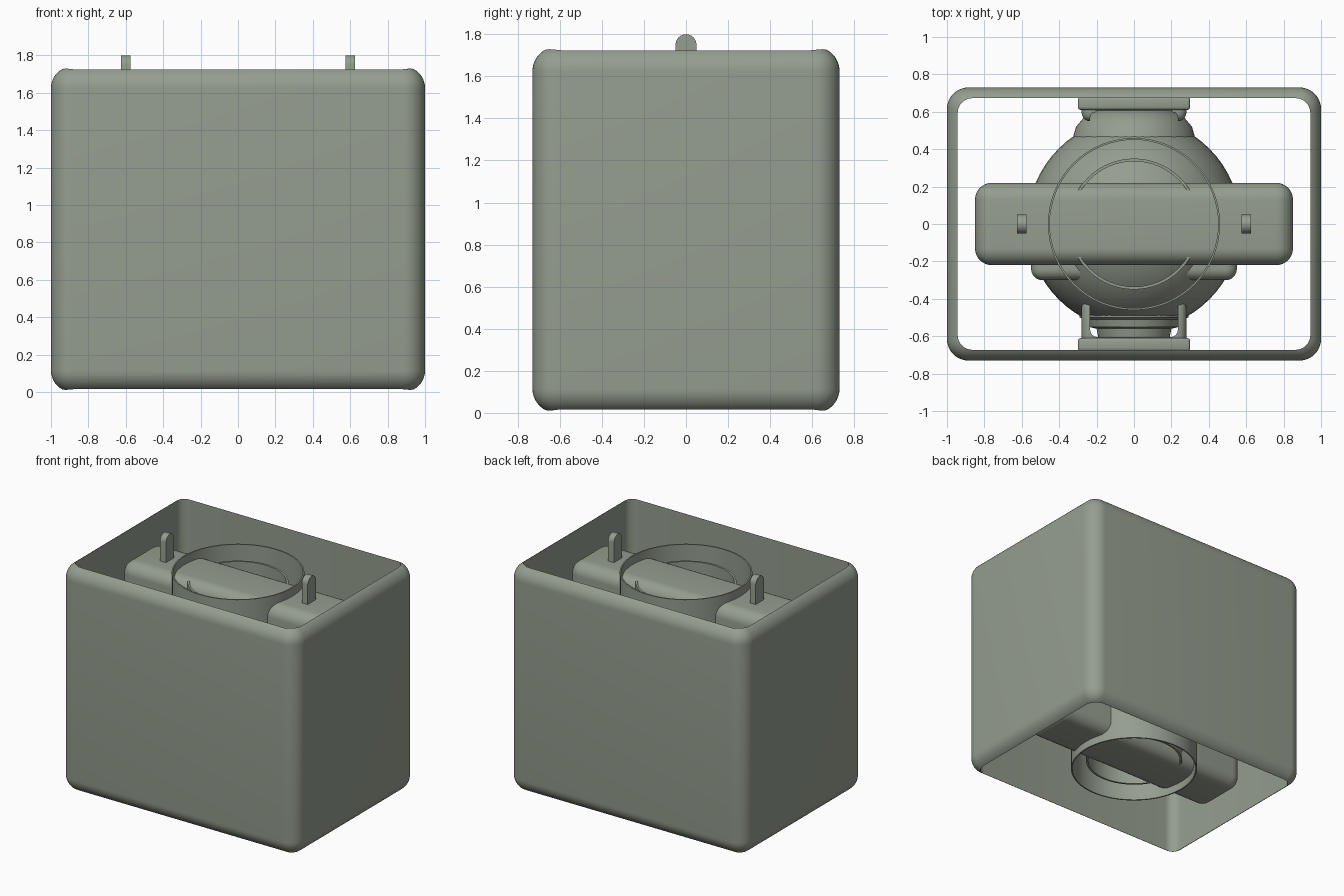
import bpy, bmesh, math
from mathutils import Matrix

if "Cube" in bpy.data.objects:
    bpy.data.objects.remove(bpy.data.objects["Cube"])

mat = bpy.data.materials.new("sage_grey")
mat.diffuse_color = (0.30, 0.338, 0.275, 1)
mat.use_nodes = True
mat.node_tree.nodes["Principled BSDF"].inputs["Base Color"].default_value = mat.diffuse_color
MID = 0.87  # mid height of the housing


def finish(bm, name):
    bmesh.ops.recalc_face_normals(bm, faces=bm.faces)
    me = bpy.data.meshes.new(name)
    bm.to_mesh(me)
    bm.free()
    me.materials.append(mat)
    ob = bpy.data.objects.new(name, me)
    bpy.context.collection.objects.link(ob)
    smooth(ob)
    return ob


def smooth(ob):
    ob.data.shade_smooth()
    ob.data.set_sharp_from_angle(angle=math.radians(35))


def box(name, lo, hi, r=0.0, seg=8, axis=None):
    """Box between two corners; rounds all edges, or only those along one axis."""
    bm = bmesh.new()
    bmesh.ops.create_cube(bm, size=1)
    for v in bm.verts:
        v.co = [(a + b) / 2 + c * (b - a) for a, b, c in zip(lo, hi, v.co)]
    if r:
        edges = [e for e in bm.edges if axis is None or
                 abs((e.verts[0].co - e.verts[1].co).normalized()[axis]) > 0.9]
        bmesh.ops.bevel(bm, geom=edges, offset=r, segments=seg, profile=0.5,
                        affect='EDGES', clamp_overlap=True)
    return finish(bm, name)


def lathe(name, profile, matrix=Matrix(), steps=64, closed=False):
    """Revolve (radius, height) points about z, then place with a matrix."""
    bm = bmesh.new()
    vs = [bm.verts.new((r, 0, z)) for r, z in profile]
    edges = [bm.edges.new(p) for p in zip(vs, vs[1:])]
    if closed:
        edges.append(bm.edges.new((vs[-1], vs[0])))
    bmesh.ops.spin(bm, geom=vs + edges, axis=(0, 0, 1), cent=(0, 0, 0),
                   angle=2 * math.pi, steps=steps)
    bmesh.ops.remove_doubles(bm, verts=bm.verts, dist=1e-4)
    bmesh.ops.transform(bm, matrix=matrix, verts=bm.verts)
    return finish(bm, name)


def tube(name, r, wall, z0, z1):
    return lathe(name, [(r, z0), (r, z1), (r - wall, z1), (r - wall, z0)], closed=True)


def cut(ob, cutter):
    mod = ob.modifiers.new("opening", 'BOOLEAN')
    mod.operation, mod.solver, mod.object = 'DIFFERENCE', 'EXACT', cutter
    bpy.context.view_layer.objects.active = ob
    bpy.ops.object.modifier_apply(modifier=mod.name)
    bpy.data.objects.remove(cutter)
    smooth(ob)


# outer housing, open at top and bottom
shell = box("outer_housing", (-1, -0.73, 0), (1, 0.73, 1.74), 0.115, 10)
cut(shell, box("housing_opening", (-0.943, -0.673, -1), (0.943, 0.673, 3), 0.08, 8, axis=2))

# inner slab with a shallow front panel and a rear block
box("inner_slab", (-0.85, -0.22, 0.14), (0.85, 0.22, 1.60), 0.09)
box("front_panel", (-0.55, -0.30, 0.45), (0.55, -0.1, 1.29), 0.06)
box("rear_block", (-0.22, 0.1, 0.55), (0.22, 0.30, 1.30), 0.03, 4)

# rounded lugs on top of the slab
for side, label in ((-1, "left"), (1, "right")):
    bm = bmesh.new()
    pts = [(-0.05, 1.55), (0.05, 1.55)]
    pts += [(0.05 * math.cos(i * math.pi / 12), 1.75 + 0.05 * math.sin(i * math.pi / 12))
            for i in range(13)]
    face = bm.faces.new([bm.verts.new((side * 0.6 - 0.025, y, z)) for y, z in pts])
    ext = bmesh.ops.extrude_face_region(bm, geom=[face])
    bmesh.ops.translate(bm, vec=(0.05, 0, 0),
                        verts=[g for g in ext['geom'] if isinstance(g, bmesh.types.BMVert)])
    finish(bm, label + "_lug")

# thin vertical tubes through the slab
tube("outer_tube", 0.46, 0.01, 0.08, 1.665)
tube("inner_tube", 0.35, 0.015, 0.15, 1.587)

# round core
core = [(0.57 * math.sin(i * math.pi / 24), -0.57 * math.cos(i * math.pi / 24))
        for i in range(25)]
lathe("round_core", core, Matrix.Translation((0, 0, MID)))

# stepped domes along the depth axis
to_back = Matrix.Translation((0, 0, MID)) @ Matrix.Rotation(-math.pi / 2, 4, 'X')
to_front = Matrix.Translation((0, 0, MID)) @ Matrix.Rotation(math.pi / 2, 4, 'X')
lathe("rear_dome", [(0, 0.22), (0.24, 0.24), (0.34, 0.30), (0.38, 0.37), (0.37, 0.42),
                    (0.33, 0.45), (0.31, 0.52), (0.26, 0.58), (0.16, 0.62), (0, 0.63)], to_back)
lathe("front_nozzle", [(0, 0.40), (0.30, 0.44), (0.29, 0.50), (0.25, 0.51), (0.24, 0.55),
                       (0.20, 0.56), (0.19, 0.61), (0, 0.61)], to_front)

# window frames joining the core to the front and rear walls
for s, label in ((-1, "front"), (1, "rear")):
    near = 0.40 if s < 0 else 0.55
    ys = sorted((s * near, s * 0.65))
    box(label + "_bracket", (-0.28, ys[0], 0.59), (0.28, ys[1], 1.15), 0.045, 5)
    hole = sorted((s * (near - 0.2), s * 0.605))
    cut(bpy.data.objects[label + "_bracket"],
        box("bracket_opening", (-0.235, hole[0], 0.3), (0.235, hole[1], 1.5), 0.04, 4, axis=2))
    ys = sorted((s * 0.61, s * 0.68))
    box(label + "_wall_plate", (-0.30, ys[0], 0.57), (0.30, ys[1], 1.17), 0.015, 3)
